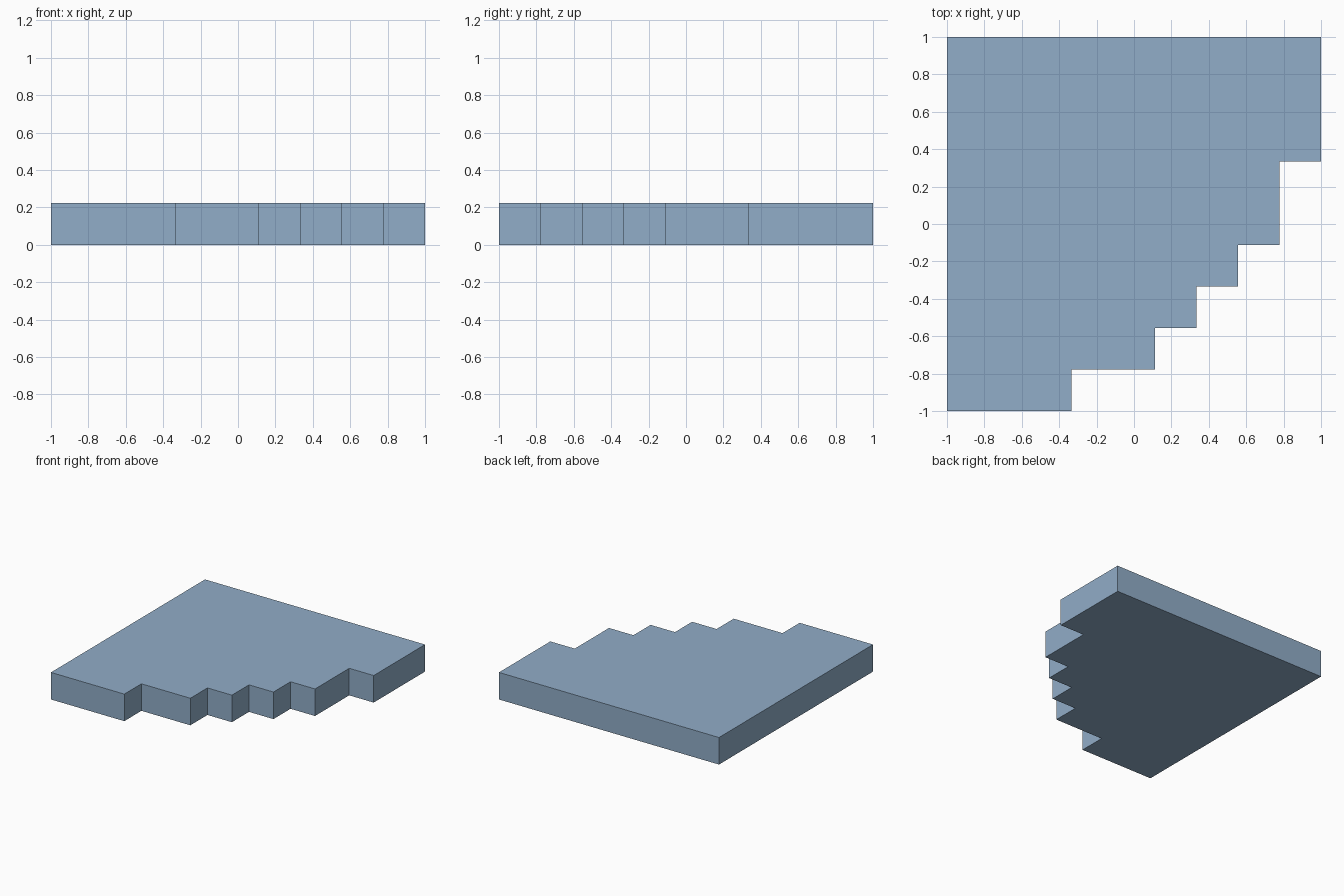
import bpy
import bmesh

if "Cube" in bpy.data.objects:
    bpy.data.objects.remove(bpy.data.objects["Cube"])

UNIT = 2 / 9  # the plate sits on a 9 x 9 grid, one cell thick

# Blue-grey plate colour
blue = bpy.data.materials.new("blue_grey")
blue.diffuse_color = (0.283, 0.418, 0.578, 1)
blue.use_nodes = True
blue.node_tree.nodes["Principled BSDF"].inputs["Base Color"].default_value = blue.diffuse_color

# Outline in grid cells: straight back and left, stepped round front right corner
steps = [(3, 1), (5, 2), (6, 3), (7, 4), (8, 6), (9, 9)]
outline = [(0, 9), (0, 0)]
y = 0
for x, next_y in steps:
    outline += [(x, y), (x, next_y)]
    y = next_y

# Stepped plate, extruded upward from its base
bm = bmesh.new()
base = bm.faces.new([bm.verts.new((x * UNIT - 1, y * UNIT - 1, 0)) for x, y in outline])
top = bmesh.ops.extrude_face_region(bm, geom=[base], use_keep_orig=True)
bmesh.ops.translate(bm, vec=(0, 0, UNIT),
                    verts=[v for v in top["geom"] if isinstance(v, bmesh.types.BMVert)])
bmesh.ops.recalc_face_normals(bm, faces=bm.faces)

mesh = bpy.data.meshes.new("stepped_plate")
bm.to_mesh(mesh)
bm.free()
mesh.materials.append(blue)
bpy.context.collection.objects.link(bpy.data.objects.new("stepped_plate", mesh))
